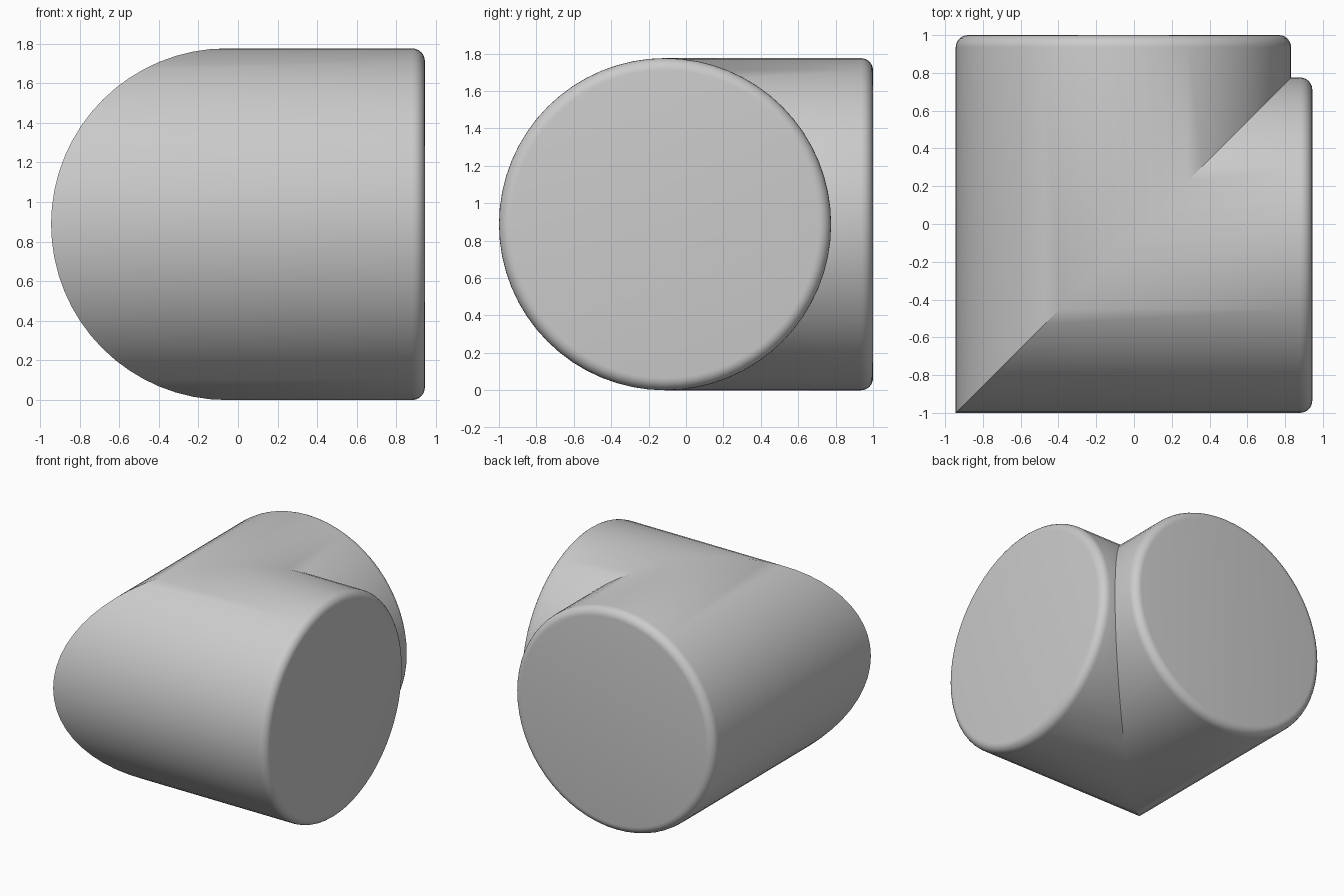
import bpy
import bmesh
from math import sin, cos, pi, radians
from mathutils import Vector

if "Cube" in bpy.data.objects:
    bpy.data.objects.remove(bpy.data.objects["Cube"], do_unlink=True)

SIDES = 64
RADIUS = 0.888
ROUND = 0.065           # rounded rim at both open ends
ROUND_STEPS = 6
LENGTH_X = 1.0          # from the elbow centre to each end
LENGTH_Y = 1.112
CENTRE = Vector((-0.056, -0.112, RADIUS))

grey = bpy.data.materials.new("plain grey")
grey.use_nodes = True
colour = (0.6, 0.6, 0.6, 1)
grey.diffuse_color = colour
grey.node_tree.nodes["Principled BSDF"].inputs["Base Color"].default_value = colour

bm = bmesh.new()


def ring(place):
    """One loop of vertices, placed by the cosine and sine of its angle."""
    angles = [2 * pi * i / SIDES for i in range(SIDES)]
    return [bm.verts.new(CENTRE + Vector(place(cos(a), sin(a)))) for a in angles]


def rim(length):
    """Radius and distance pairs around the rounded end, from tube to cap."""
    steps = [pi / 2 * i / ROUND_STEPS for i in range(ROUND_STEPS + 1)]
    return [(RADIUS - ROUND * (1 - cos(t)), length - ROUND * (1 - sin(t))) for t in steps]


# Arm towards +x, mitred seam, arm towards +y
rings = [ring(lambda c, s: (d, r * c, r * s)) for r, d in reversed(rim(LENGTH_X))]
rings.append(ring(lambda c, s: (RADIUS * c, RADIUS * c, RADIUS * s)))
rings += [ring(lambda c, s: (r * c, d, r * s)) for r, d in rim(LENGTH_Y)]

# Skin the rings and close both ends
for a, b in zip(rings, rings[1:]):
    for i in range(SIDES):
        j = (i + 1) % SIDES
        bm.faces.new((a[i], a[j], b[j], b[i]))
bm.faces.new(rings[0])
bm.faces.new(rings[-1])
bmesh.ops.recalc_face_normals(bm, faces=bm.faces)

mesh = bpy.data.meshes.new("elbow_pipe")
bm.to_mesh(mesh)
bm.free()
mesh.materials.append(grey)
elbow = bpy.data.objects.new("elbow_pipe", mesh)
bpy.context.collection.objects.link(elbow)

# Smooth shading that keeps the steep part of the mitre crisp
bpy.ops.object.select_all(action="DESELECT")
elbow.select_set(True)
bpy.context.view_layer.objects.active = elbow
bpy.ops.object.shade_smooth_by_angle(angle=radians(30))
